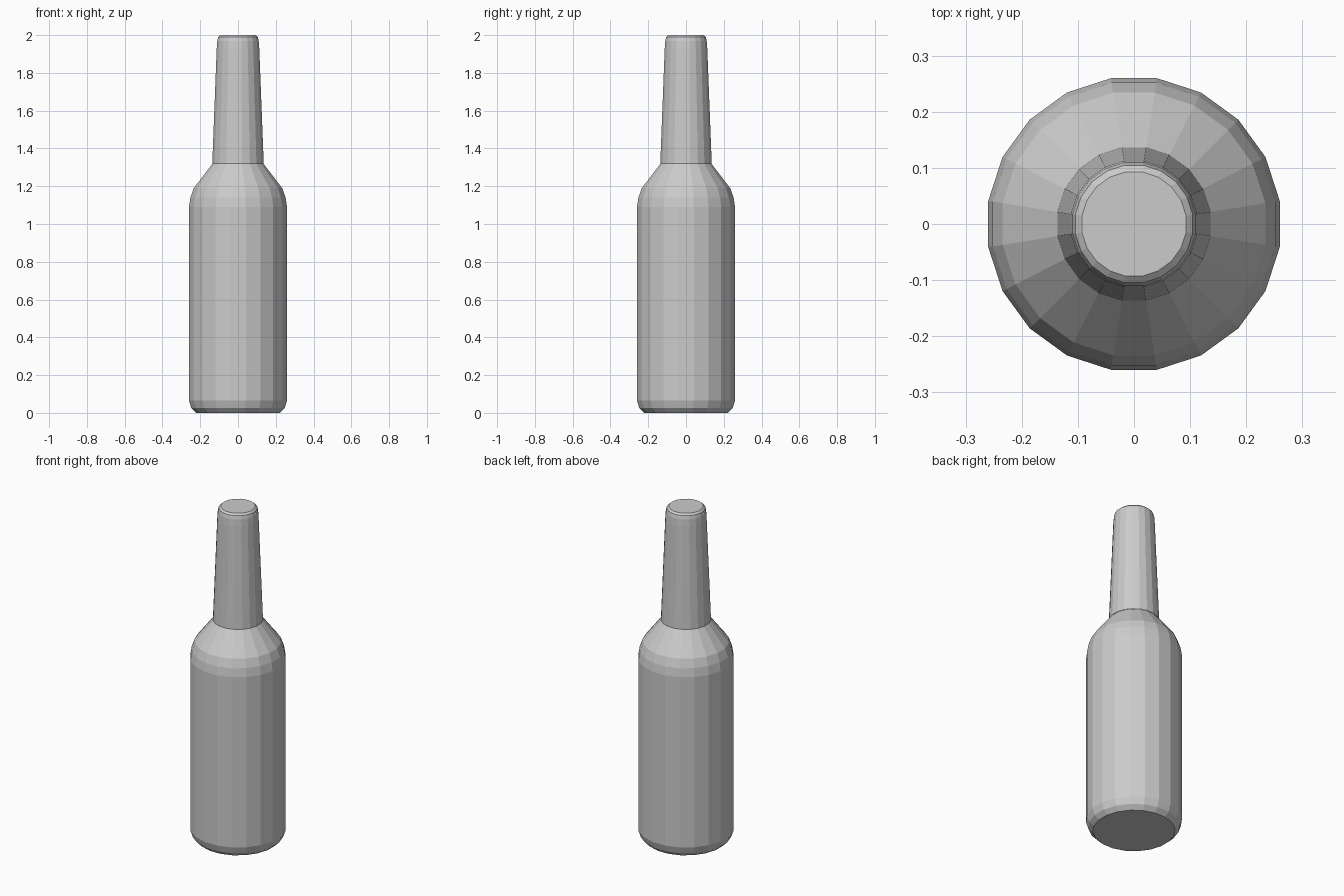
import bpy, bmesh, math

if "Cube" in bpy.data.objects:
    bpy.data.objects.remove(bpy.data.objects["Cube"])


def lathe(name, profile, sides, cap_bottom=False, cap_top=False):
    """Flat-faced surface of revolution from (radius, z) pairs, bottom to top."""
    bm = bmesh.new()
    rings = []
    for r, z in profile:
        rings.append([bm.verts.new((r * math.cos(2 * math.pi * (i + 0.5) / sides),
                                    r * math.sin(2 * math.pi * (i + 0.5) / sides), z))
                      for i in range(sides)])
    for low, high in zip(rings, rings[1:]):
        for i in range(sides):
            j = (i + 1) % sides
            bm.faces.new((low[i], low[j], high[j], high[i]))
    if cap_bottom:
        bm.faces.new(rings[0][::-1])
    if cap_top:
        bm.faces.new(rings[-1])
    mesh = bpy.data.meshes.new(name)
    bm.to_mesh(mesh)
    bm.free()
    obj = bpy.data.objects.new(name, mesh)
    bpy.context.collection.objects.link(obj)
    return obj


# Body: chamfered foot, straight wall, rounded then sloping shoulder
lathe("bottle_body",
      [(0.225, 0.0), (0.25, 0.025), (0.263, 0.065), (0.263, 1.09),
       (0.255, 1.14), (0.237, 1.19), (0.136, 1.32)],
      20, cap_bottom=True)

# Neck: tapering tube sitting on the shoulder, closed by a bevelled top
lathe("bottle_neck",
      [(0.138, 1.32), (0.114, 1.93), (0.111, 1.97), (0.106, 1.99), (0.094, 2.0)],
      20, cap_top=True)
